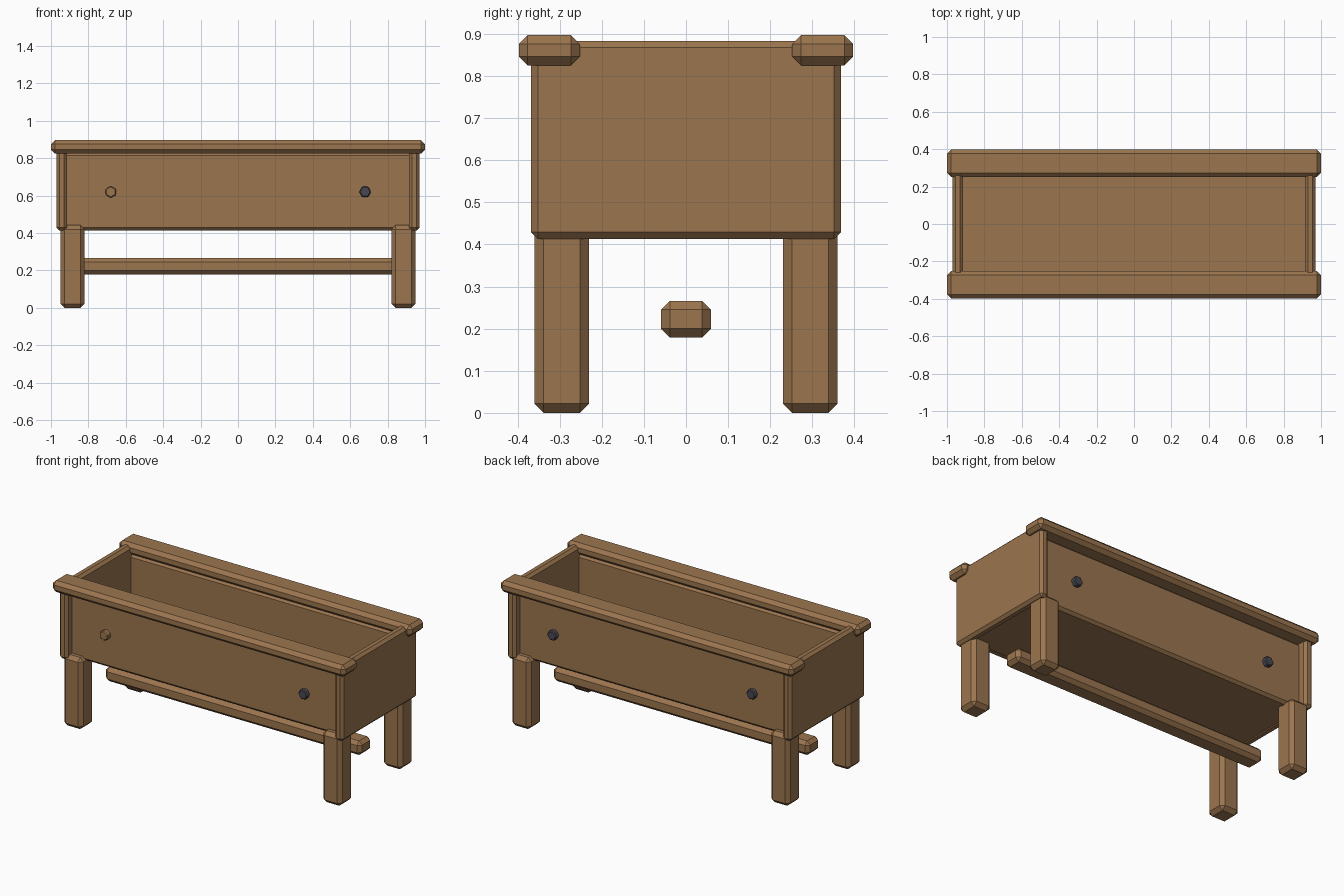
import bpy, math

cube = bpy.data.objects.get("Cube")
if cube:
    bpy.data.objects.remove(cube, do_unlink=True)


def material(name, colour):
    m = bpy.data.materials.new(name)
    m.use_nodes = True
    m.diffuse_color = (*colour, 1)
    m.node_tree.nodes["Principled BSDF"].inputs["Base Color"].default_value = (*colour, 1)
    return m


wood = material("brown wood", (0.33, 0.18, 0.078))
iron = material("dark iron", (0.065, 0.065, 0.085))


def finish(ob, name, mat, chamfer):
    ob.name = name
    ob.data.materials.append(mat)
    if chamfer:
        mod = ob.modifiers.new("chamfer", "BEVEL")
        mod.width = chamfer
        mod.segments = 1
        mod.limit_method = "ANGLE"
    return ob


def beam(name, x, y, z, chamfer):
    """Chamfered timber between the given (low, high) ranges."""
    spans = (x, y, z)
    bpy.ops.mesh.primitive_cube_add(size=1, location=[(a + b) / 2 for a, b in spans])
    ob = bpy.context.object
    for v in ob.data.vertices:
        for i, (a, b) in enumerate(spans):
            v.co[i] *= b - a
    return finish(ob, name, wood, chamfer)


def span(side, inner, outer):
    return sorted((side * inner, side * outer))


def peg(name, x, y, mat, turn):
    """Six-sided peg head set into a long board."""
    bpy.ops.mesh.primitive_cylinder_add(vertices=6, radius=0.032, depth=0.05,
                                        location=(x, y, 0.62),
                                        rotation=(math.pi / 2, turn, 0))
    finish(bpy.context.object, name, mat, 0.005)


for side, label in ((-1, "front"), (1, "back")):
    # Long sides and the rails on top of them
    beam(label + "_rail", (-1, 1), span(side, 0.252, 0.397), (0.825, 0.897), 0.021)
    beam(label + "_board", (-0.93, 0.93), span(side, 0.26, 0.315), (0.415, 0.83), 0.016)
    # Legs and pegs
    for end, hand in ((-1, "right"), (1, "left")):
        beam(f"{label}_{hand}_leg", span(end, 0.82, 0.95), span(side, 0.23, 0.36),
             (0, 0.442), 0.022)
        wooden = side < 0 and end < 0
        peg(f"{label}_{hand}_peg", end * 0.68, side * 0.317,
            wood if wooden else iron, 0 if wooden else math.pi / 6)

# End boards, floor and stretcher
for end, hand in ((-1, "right"), (1, "left")):
    beam(hand + "_end_board", span(end, 0.913, 0.97), (-0.368, 0.368), (0.413, 0.883), 0.016)
beam("floor", (-0.94, 0.94), (-0.29, 0.29), (0.418, 0.47), 0)
beam("stretcher", (-0.875, 0.875), (-0.059, 0.059), (0.179, 0.266), 0.021)
